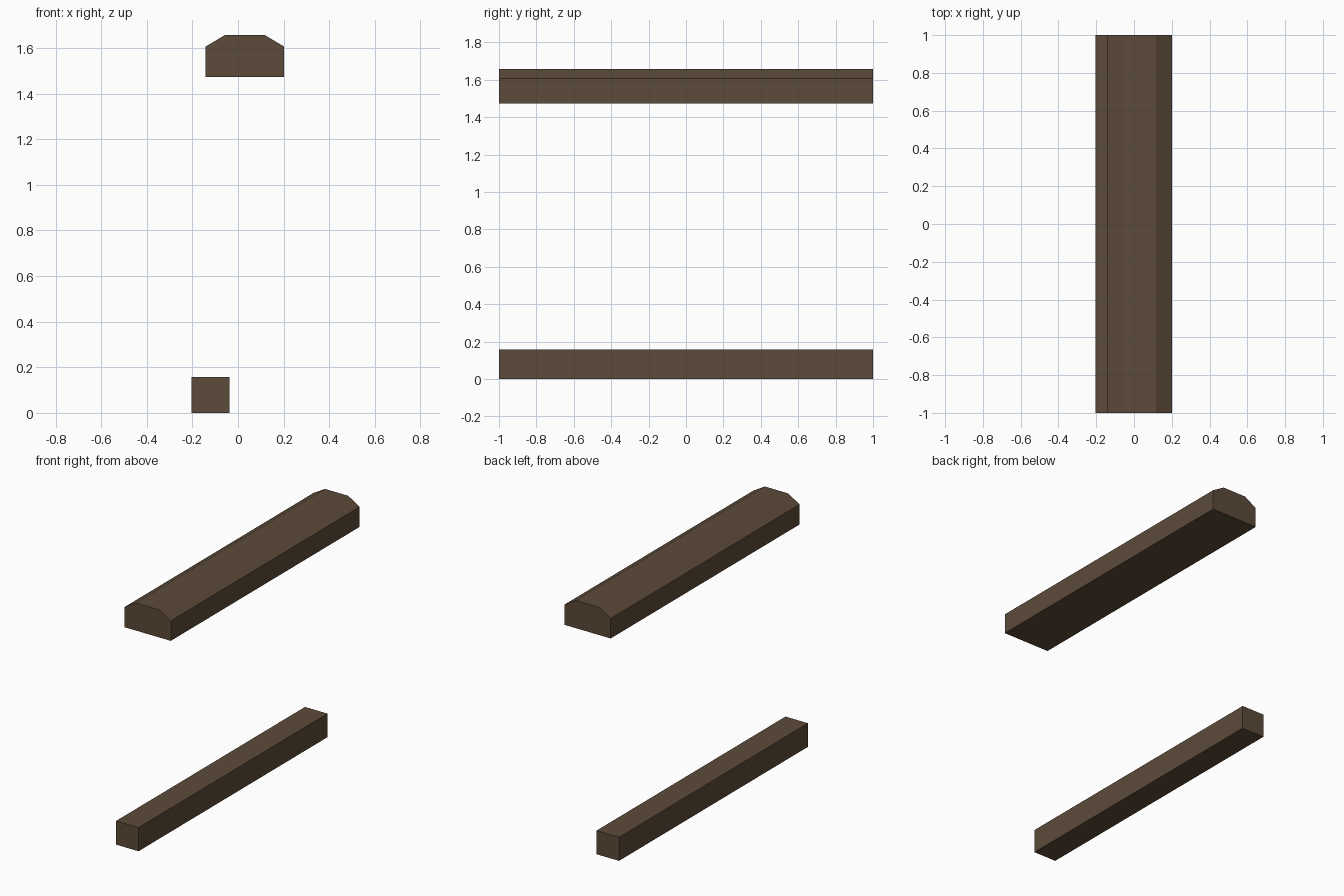
import bpy

if "Cube" in bpy.data.objects:
    bpy.data.objects.remove(bpy.data.objects["Cube"])

# One brown wood colour for both beams
wood = bpy.data.materials.new("brown wood")
wood.diffuse_color = (0.107, 0.069, 0.041, 1)
wood.use_nodes = True
wood.node_tree.nodes["Principled BSDF"].inputs["Base Color"].default_value = wood.diffuse_color


def beam(name, profile, y0=-1.0, y1=1.0):
    """Extrude a closed x-z profile (counter-clockwise from the front) along y."""
    n = len(profile)
    verts = [(x, y, z) for y in (y0, y1) for x, z in profile]
    faces = [tuple(range(n)), tuple(reversed(range(n, 2 * n)))]
    faces += [(i, i + n, (i + 1) % n + n, (i + 1) % n) for i in range(n)]
    mesh = bpy.data.meshes.new(name)
    mesh.from_pydata(verts, [], faces)
    mesh.materials.append(wood)
    obj = bpy.data.objects.new(name, mesh)
    bpy.context.collection.objects.link(obj)
    return obj


# Lower square rail
beam("lower_rail", [(-0.204, 0), (-0.037, 0), (-0.037, 0.158), (-0.204, 0.158)])

# Upper handrail with chamfered top edges
beam("upper_handrail", [(-0.142, 1.473), (0.202, 1.473), (0.202, 1.607),
                        (0.116, 1.658), (-0.056, 1.658), (-0.142, 1.607)])
